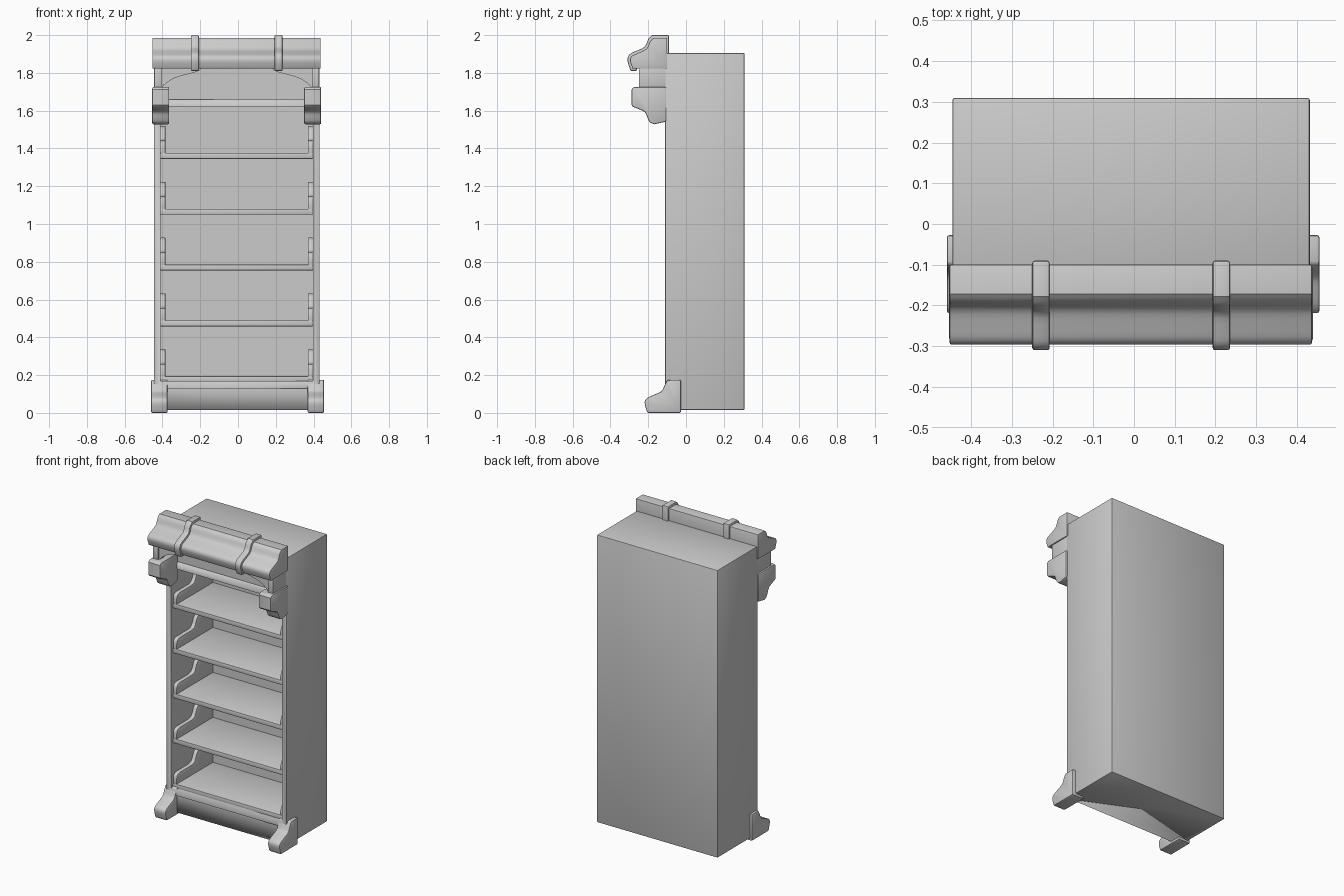
import bpy, bmesh, math
from mathutils import Vector

if "Cube" in bpy.data.objects:
    bpy.data.objects.remove(bpy.data.objects["Cube"])

CX = -0.007  # centre line of the cabinet


def finish(name, bm, bevel=0.0, segs=2):
    bmesh.ops.recalc_face_normals(bm, faces=bm.faces)
    me = bpy.data.meshes.new(name)
    bm.to_mesh(me)
    bm.free()
    ob = bpy.data.objects.new(name, me)
    bpy.context.collection.objects.link(ob)
    bpy.ops.object.select_all(action='DESELECT')
    bpy.context.view_layer.objects.active = ob
    ob.select_set(True)
    if bevel:
        m = ob.modifiers.new("soft_edges", 'BEVEL')
        m.width, m.segments = bevel, segs
        m.limit_method, m.angle_limit = 'ANGLE', math.radians(50)
        bpy.ops.object.modifier_apply(modifier=m.name)
    bpy.ops.object.shade_smooth_by_angle(angle=math.radians(32))
    return ob


def prism(name, pts, spans, axis='x', bevel=0.005):
    """Extrude a yz profile along x, or an xz profile along y."""
    bm = bmesh.new()
    for a, b in spans:
        if axis == 'x':
            vs = [bm.verts.new((a, u, v)) for u, v in pts]
            d = Vector((b - a, 0, 0))
        else:
            vs = [bm.verts.new((u, a, v)) for u, v in pts]
            d = Vector((0, b - a, 0))
        f = bm.faces.new(vs)
        r = bmesh.ops.extrude_face_region(bm, geom=[f], use_keep_orig=True)
        bmesh.ops.translate(bm, vec=d, verts=[g for g in r['geom'] if isinstance(g, bmesh.types.BMVert)])
    return finish(name, bm, bevel)


def box(name, x, y, z, bevel=0.0):
    return prism(name, [(y[0], z[0]), (y[1], z[0]), (y[1], z[1]), (y[0], z[1])], [x], bevel=bevel)


def curve(pts, n=4):
    """Rounded run through the points (Catmull-Rom)."""
    out = []
    p = [Vector(q) for q in pts]
    p = [2 * p[0] - p[1]] + p + [2 * p[-1] - p[-2]]
    for i in range(1, len(p) - 2):
        a, b, c, d = p[i - 1:i + 3]
        for k in range(n):
            t = k / n
            out.append(tuple(0.5 * (2 * b + (c - a) * t + (2 * a - 5 * b + 4 * c - d) * t ** 2
                                    + (3 * b - a - 3 * c + d) * t ** 3)))
    return out + [tuple(pts[-1])]


def pair(x0, x1, c=CX):
    return [(x0, x1), (2 * c - x1, 2 * c - x0)]


# cabinet shell: solid block with the shelf space, fascia and plinth cut back
body = box("cabinet_body", (-0.446, 0.432), (-0.11, 0.31), (0.015, 1.905), 0.006)
cuts = [box("cutter", (-0.41, 0.396), (-0.3, 0.29), (0.168, 1.62)),
        box("cutter", (-0.41, 0.396), (-0.3, -0.09), (1.66, 1.84)),
        box("cutter", (-0.41, 0.396), (-0.3, -0.10), (0.0, 0.13))]
for c in cuts:
    bpy.context.view_layer.objects.active = body
    m = body.modifiers.new("cut", 'BOOLEAN')
    m.operation, m.object, m.solver = 'DIFFERENCE', c, 'EXACT'
    bpy.ops.object.modifier_apply(modifier=m.name)
    bpy.data.objects.remove(c)

# shelves with stepped side brackets
for i in range(5):
    z = 0.163 + 0.2955 * i
    box("shelf_%d" % (i + 1), (-0.411, 0.397), (-0.09, 0.291), (z, z + 0.031), 0.004)
    t = z + 0.029
    step = curve([(0.07, t + 0.068), (0.10, t + 0.08), (0.125, t + 0.128), (0.155, t + 0.145)], 3)
    nose = curve([(-0.088, t + 0.035), (-0.08, t + 0.058), (-0.055, t + 0.068)], 3)
    prism("shelf_bracket_%d" % (i + 1),
          [(-0.088, t - 0.02)] + nose + step + [(0.291, t + 0.145), (0.291, t - 0.02)],
          pair(-0.411, -0.384), bevel=0.004)

# crown moulding and the two straps around it
crown = [(-0.10, 1.985), (-0.172, 1.985)] + \
    curve([(-0.172, 1.985), (-0.190, 1.967), (-0.209, 1.928), (-0.250, 1.907), (-0.286, 1.890),
           (-0.296, 1.865), (-0.282, 1.822)], 3)[1:] + [(-0.10, 1.822)]
prism("crown_moulding", crown, [(-0.453, 0.437)], bevel=0.004)
strap = [(-0.09, 2.0), (-0.178, 2.0)] + \
    curve([(-0.178, 2.0), (-0.200, 1.978), (-0.219, 1.938), (-0.262, 1.917), (-0.298, 1.899),
           (-0.310, 1.866), (-0.293, 1.81)], 3)[1:] + [(-0.26, 1.81), (-0.26, 1.83), (-0.09, 1.83)]
prism("crown_straps", strap, pair(-0.25, -0.207), bevel=0.006)

# side posts and arched braces under the crown
box("left_post", (-0.444, -0.405), (-0.25, -0.105), (1.71, 1.83), 0.003)
box("right_post", (2 * CX + 0.405, 2 * CX + 0.444), (-0.25, -0.105), (1.71, 1.83), 0.003)
arch = curve([(-0.408, 1.715), (-0.385, 1.742), (-0.33, 1.775), (-0.22, 1.806), (-0.19, 1.828)], 4)
prism("left_arch_brace", arch + [(-0.408, 1.828)], [(-0.24, -0.19)], 'y', 0.0)
prism("right_arch_brace", [(2 * CX - x, z) for x, z in arch] + [(2 * CX + 0.408, 1.828)],
      [(-0.24, -0.19)], 'y', 0.0)

# corbels below the posts
corbel = [(-0.105, 1.725), (-0.278, 1.725), (-0.288, 1.712), (-0.288, 1.63)] + \
    curve([(-0.280, 1.620), (-0.250, 1.608), (-0.218, 1.592), (-0.203, 1.56),
           (-0.190, 1.538), (-0.168, 1.528)], 3) + [(-0.105, 1.542)]
prism("corbels", corbel, pair(-0.454, -0.364), bevel=0.007)

# front feet wrapping the lower corners
foot = [(-0.027, 0.175), (-0.098, 0.175)] + \
    curve([(-0.098, 0.175), (-0.112, 0.150), (-0.130, 0.115), (-0.170, 0.096), (-0.208, 0.077),
           (-0.219, 0.052), (-0.205, 0.0)], 3)[1:] + [(-0.027, 0.0)]
prism("front_feet", foot, pair(-0.460, -0.373, -0.002), bevel=0.007)
